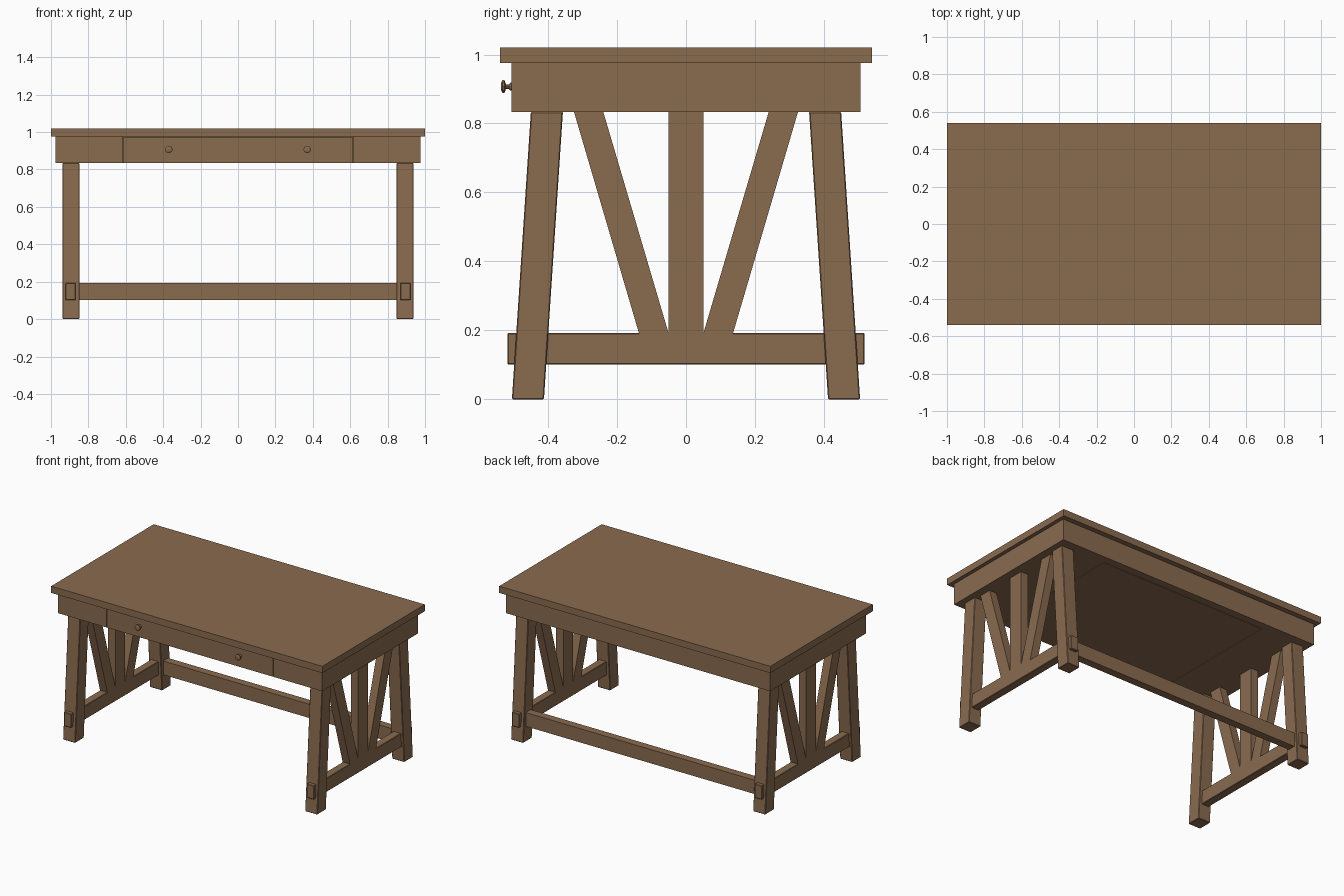
import bpy, bmesh, math
from mathutils import Matrix

if "Cube" in bpy.data.objects:
    bpy.data.objects.remove(bpy.data.objects["Cube"])

wood = bpy.data.materials.new("brown wood")
wood.diffuse_color = (0.254, 0.147, 0.078, 1)
wood.use_nodes = True
wood.node_tree.nodes["Principled BSDF"].inputs["Base Color"].default_value = wood.diffuse_color


def finish(name, bm, bevel=0):
    bmesh.ops.recalc_face_normals(bm, faces=bm.faces)
    me = bpy.data.meshes.new(name)
    bm.to_mesh(me)
    bm.free()
    me.materials.append(wood)
    ob = bpy.data.objects.new(name, me)
    bpy.context.collection.objects.link(ob)
    if bevel:
        mod = ob.modifiers.new("soft edges", 'BEVEL')
        mod.width = bevel
        mod.segments = 1
    return ob


def prism(name, profile, x0, x1, bevel=0):
    """Extrude a (y, z) profile from x0 to x1."""
    bm = bmesh.new()
    face = bm.faces.new([bm.verts.new((x0, y, z)) for y, z in profile])
    ext = bmesh.ops.extrude_face_region(bm, geom=[face])
    bmesh.ops.translate(bm, vec=(x1 - x0, 0, 0),
                        verts=[v for v in ext['geom'] if isinstance(v, bmesh.types.BMVert)])
    return finish(name, bm, bevel)


def box(name, x, y, z, bevel=0):
    return prism(name, [(y[0], z[0]), (y[1], z[0]), (y[1], z[1]), (y[0], z[1])], x[0], x[1], bevel)


Z0, Z1 = 0.834, 0.975   # apron height range

# Table top
box("table_top", (-1, 1), (-0.54, 0.54), (Z1, 1.02))

# Apron with a drawer opening in the front
box("apron_left", (-0.975, -0.616), (-0.506, 0.506), (Z0, Z1))
box("apron_right", (0.616, 0.975), (-0.506, 0.506), (Z0, Z1))
box("apron_back", (-0.616, 0.616), (0.455, 0.506), (Z0, Z1))
box("drawer", (-0.612, 0.612), (-0.506, 0.451), (Z0, Z1 - 0.002))

# Turned drawer knobs: (radius, y) profile spun around the y axis
KNOB = [(0, -0.504), (0.013, -0.504), (0.012, -0.509), (0.007, -0.514),
        (0.007, -0.522), (0.020, -0.527), (0.020, -0.532), (0.012, -0.536), (0, -0.537)]
for side, sx in (("left", -1), ("right", 1)):
    bm = bmesh.new()
    vs = [bm.verts.new((r, y, 0)) for r, y in KNOB]
    es = [bm.edges.new(p) for p in zip(vs, vs[1:])]
    bmesh.ops.spin(bm, geom=vs + es, cent=(0, 0, 0), axis=(0, 1, 0),
                   angle=math.tau, steps=10, use_merge=True)
    bmesh.ops.remove_doubles(bm, verts=bm.verts, dist=1e-5)
    bmesh.ops.transform(bm, matrix=Matrix.Translation((sx * 0.37, 0, 0.907)), verts=bm.verts)
    finish("knob_" + side, bm)

# Trestle at each end
LEG = [(0.412, 0), (0.505, 0), (0.450, Z0), (0.357, Z0)]
BRACE = [(0.050, 0.19), (0.136, 0.19), (0.325, Z0), (0.240, Z0)]
for side, sx in (("left", -1), ("right", 1)):
    def span(c, w):
        return sx * c - w / 2, sx * c + w / 2
    leg_x, thin_x = span(0.893, 0.090), span(0.895, 0.054)
    for end, sy in (("front", -1), ("back", 1)):
        prism(f"{end}_leg_{side}", [(sy * y, z) for y, z in LEG], *leg_x, bevel=0.003)
        prism(f"{end}_brace_{side}", [(sy * y, z) for y, z in BRACE], *thin_x)
    box("centre_post_" + side, thin_x, (-0.051, 0.051), (0.19, Z0))
    box("side_stretcher_" + side, thin_x, (-0.518, 0.518), (0.101, 0.193), bevel=0.003)

# Long stretcher between the back legs
box("back_stretcher", (-0.86, 0.86), (0.424, 0.476), (0.101, 0.193))
